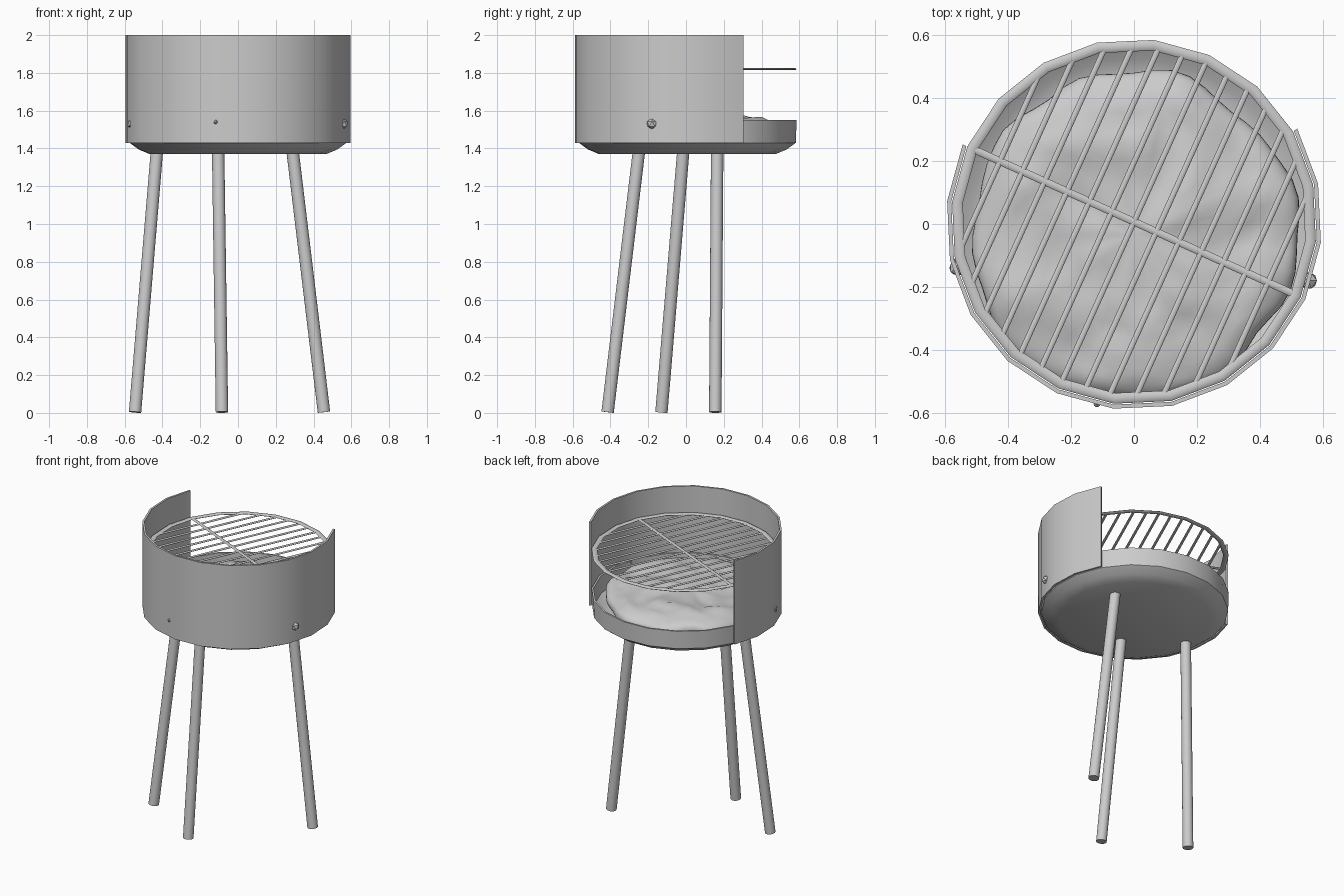
import bpy, bmesh, math
from math import sin, cos, pi, radians
from mathutils import Vector, noise

if "Cube" in bpy.data.objects:
    bpy.data.objects.remove(bpy.data.objects["Cube"])

SIDES = 20
OFF = radians(11.7)          # rotation of the 20-sided rings
CY = 0.007                   # shared centre of bowl, shield and grill
STEP = 2 * pi / SIDES


def finish(bm, name, angle=40):
    bmesh.ops.remove_doubles(bm, verts=bm.verts, dist=1e-5)
    bmesh.ops.recalc_face_normals(bm, faces=bm.faces)
    me = bpy.data.meshes.new(name)
    bm.to_mesh(me)
    bm.free()
    ob = bpy.data.objects.new(name, me)
    bpy.context.collection.objects.link(ob)
    bpy.ops.object.select_all(action='DESELECT')
    ob.select_set(True)
    bpy.context.view_layer.objects.active = ob
    bpy.ops.object.shade_smooth_by_angle(angle=radians(angle))
    return ob


def lathe(name, profile, start=0, count=SIDES, loop=False, angle=40):
    """Sweep an (r, z) profile around the centre; a partial sweep gets end caps."""
    bm = bmesh.new()
    full = count == SIDES
    rings = []
    for i in range(count if full else count + 1):
        a = OFF + (start + i) * STEP
        rings.append([bm.verts.new((r * cos(a), CY + r * sin(a), z)) for r, z in profile])
    n = len(profile)
    for i in range(count):
        p, q = rings[i], rings[(i + 1) % len(rings)]
        for j in range(n if loop else n - 1):
            k = (j + 1) % n
            bm.faces.new((p[j], q[j], q[k], p[k]))
    if full and not loop:
        bm.faces.new([r[0] for r in rings])
        bm.faces.new([r[-1] for r in rings])
    elif not full:
        bm.faces.new(rings[0])
        bm.faces.new(rings[-1])
    return finish(bm, name, angle)


def rod(bm, a, b, r, seg, flat=1.0):
    """Capped cylinder from a to b, optionally flattened in z."""
    a, b = Vector(a), Vector(b)
    d = b - a
    m = d.to_track_quat('Z', 'Y').to_matrix().to_4x4()
    m.translation = (a + b) / 2
    vs = bmesh.ops.create_cone(bm, cap_ends=True, segments=seg, radius1=r, radius2=r,
                               depth=d.length, matrix=m)['verts']
    if flat != 1.0:
        for v in vs:
            v.co.z = a.z + (v.co.z - a.z) * flat


# Shallow fire bowl
lathe("fire_bowl", [(0.47, 1.37), (0.53, 1.395), (0.578, 1.43), (0.582, 1.55), (0.57, 1.55),
                    (0.566, 1.437), (0.52, 1.405), (0.465, 1.385)])

# Wind shield around the front, open at the back
lathe("wind_shield", [(0.585, 1.43), (0.598, 1.43), (0.598, 2.0), (0.585, 2.0)],
      start=8, count=13, loop=True)

# Grill rim
GZ = 1.82
lathe("grill_rim", [(0.565 + 0.017 * cos(t * pi / 4), GZ + 0.006 * sin(t * pi / 4))
                    for t in range(8)], loop=True, angle=60)

# Grill bars and the cross bar
bm = bmesh.new()
U = Vector((cos(radians(-24.3)), sin(radians(-24.3)), 0))
V = Vector((-U.y, U.x, 0))
C = Vector((0, CY, GZ))
for k in range(-6, 7):
    h = math.sqrt(0.56 ** 2 - (0.078 * k) ** 2)
    p = C + U * 0.078 * k
    rod(bm, p - V * h, p + V * h, 0.009, 8, 0.5)
rod(bm, C - U * 0.56, C + U * 0.56, 0.012, 8, 0.4)
finish(bm, "grill_bars", 60)

# Lumpy coal bed
bm = bmesh.new()
bmesh.ops.create_uvsphere(bm, u_segments=56, v_segments=32, radius=1)
for v in bm.verts:
    x, y, z = v.co
    rr = math.hypot(x, y)
    a = math.atan2(y, x)
    edge = 0.52 + 0.045 * noise.noise(Vector((2.2 * cos(a), 2.2 * sin(a), 3)))
    f = (rr ** 0.6) * edge
    px, py = f * cos(a), f * sin(a) - 0.035
    if z > 0:
        pz = 1.49 + 0.085 * z ** 0.7
    else:
        pz = 1.49 - 0.09 * abs(z) ** 0.8
    n = noise.noise(Vector((px * 6, py * 6, 1.7))) + 0.5 * noise.noise(Vector((px * 14, py * 14, 5)))
    pz += 0.03 * n * max(z, 0) ** 0.3 if z > 0 else 0
    v.co = (px, py, pz)
finish(bm, "coal_bed", 60)

# Small lumps showing through the shield
for i, (x, y, z, r) in enumerate([(0.555, -0.18, 1.53, 0.03), (-0.565, -0.14, 1.53, 0.025),
                                  (-0.118, -0.572, 1.54, 0.012)]):
    bm = bmesh.new()
    bmesh.ops.create_icosphere(bm, subdivisions=1, radius=r)
    bmesh.ops.translate(bm, verts=bm.verts, vec=(x, y, z))
    finish(bm, f"coal_lump_{i + 1}")

# Three splayed legs
LEGS = {"left_leg": ((-0.43, -0.015, 1.378), (-0.545, -0.13, 0.004)),
        "front_leg": ((-0.105, -0.25, 1.378), (-0.085, -0.415, 0.004)),
        "right_leg": ((0.29, 0.165, 1.378), (0.455, 0.155, 0.004))}
for name, (top, foot) in LEGS.items():
    bm = bmesh.new()
    rod(bm, foot, top, 0.033, 20)
    finish(bm, name)
